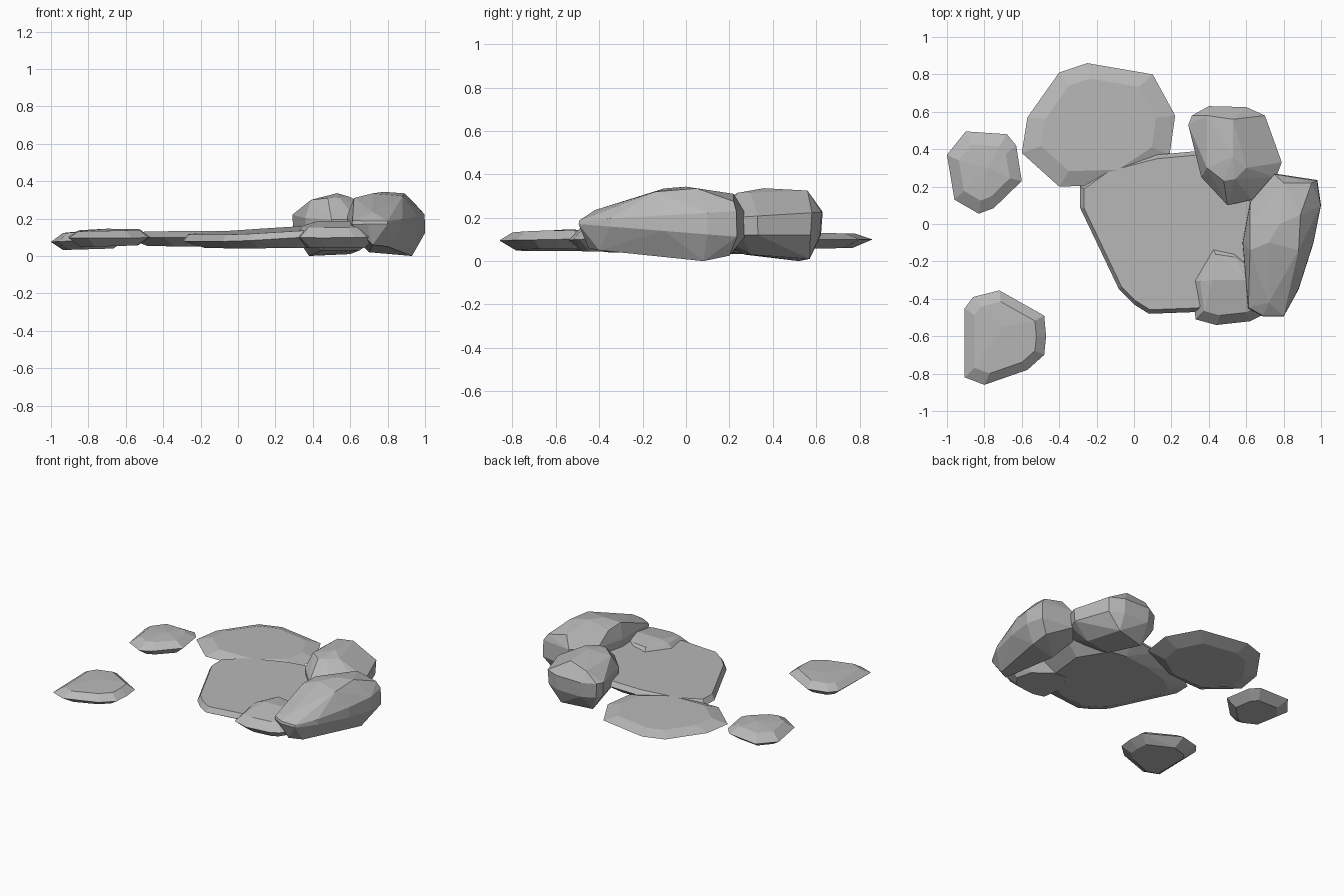
import bpy, bmesh

# Dark grey stone
stone = bpy.data.materials.new("stone_grey")
stone.diffuse_color = (.48, .48, .48, 1)


def rock(name, outline, levels, extra=()):
    """Faceted stone: hull of an outline repeated at several levels.
    level = (z, scale, slope_x, slope_y); extra = free crown / base corners."""
    cx = (min(p[0] for p in outline) + max(p[0] for p in outline)) / 2
    cy = (min(p[1] for p in outline) + max(p[1] for p in outline)) / 2
    bm = bmesh.new()
    for z, s, tx, ty in levels:
        for x, y in outline:
            dx, dy = (x - cx) * s, (y - cy) * s
            bm.verts.new((cx + dx, cy + dy, max(0, z + tx * dx + ty * dy)))
    for p in extra:
        bm.verts.new(p)
    hull = bmesh.ops.convex_hull(bm, input=bm.verts[:])
    junk = {v for v in hull["geom_interior"] + hull["geom_unused"]
            if isinstance(v, bmesh.types.BMVert)}
    bmesh.ops.delete(bm, geom=list(junk), context='VERTS')
    bmesh.ops.dissolve_limit(bm, angle_limit=0.06, verts=bm.verts[:], edges=bm.edges[:])
    bmesh.ops.recalc_face_normals(bm, faces=bm.faces[:])
    me = bpy.data.meshes.new(name)
    bm.to_mesh(me)
    bm.free()
    me.materials.append(stone)
    ob = bpy.data.objects.new(name, me)
    bpy.context.collection.objects.link(ob)
    return ob


# Two loose flat stones on the left
rock("back_left_stone",
     [(-1, .37), (-.9, .495), (-.68, .48), (-.63, .42), (-.6, .23),
      (-.75, .085), (-.83, .055), (-.96, .13)],
     [(.085, 1, .05, 0), (.126, .68, .02, 0), (.036, .68, .03, 0)],
     [(-.78, .3, .138)])
rock("front_left_stone",
     [(-.905, -.45), (-.86, -.39), (-.72, -.355), (-.48, -.49), (-.47, -.6),
      (-.48, -.7), (-.57, -.78), (-.8, -.86), (-.905, -.82)],
     [(.1, 1, 0, .02), (.138, .76, .02, .02), (.052, .7, .03, 0)],
     [(-.7, -.55, .146)])

# Wide flat slabs
rock("back_slab",
     [(-.6, .38), (-.57, .57), (-.4, .81), (-.25, .86), (.1, .8),
      (.22, .58), (.19, .37), (-.05, .21), (-.4, .2)],
     [(.1, 1, 0, 0), (.13, .75, 0, -.01), (.056, .72, 0, .02)],
     [(-.2, .5, .136)])
rock("main_slab",
     [(-.29, .2), (-.29, .09), (-.08, -.35), (0, -.43), (.08, -.48), (.35, -.47),
      (.62, -.3), (.66, .1), (.5, .36), (.34, .39), (.12, .37), (-.15, .3)],
     [(.103, 1, .06, .03), (.138, .95, .06, .03), (.045, .76, .01, .01)])

# Small stone tucked in at the front
rock("front_small_stone",
     [(.41, -.11), (.54, -.13), (.7, -.25), (.74, -.4), (.68, -.49),
      (.62, -.52), (.44, -.54), (.33, -.51), (.3, -.3)],
     [(.11, 1, 0, .06), (.162, .76, 0, .06), (.045, .72, 0, 0)],
     [(.42, -.3, .185), (.6, -.3, .188)])

# Two tall boulders on the right
rock("right_boulder",
     [(.75, .27), (.98, .235), (1, .1), (.96, -.1), (.88, -.35), (.8, -.495),
      (.69, -.495), (.61, -.45), (.58, -.1), (.62, .12)],
     [(.14, 1, 0, -.08), (.21, .99, 0, .06)],
     [(.62, 0, .305), (.72, -.1, .335), (.78, 0, .343), (.89, .05, .335),
      (.8, .22, .31), (.95, .22, .275), (.62, -.14, .31), (.88, -.14, .32),
      (.72, -.42, .235),
      (.93, .08, 0), (.92, .2, .025), (.72, -.45, .06), (.7, 0, .02), (.8, -.4, .05)])
rock("back_right_boulder",
     [(.29, .53), (.31, .58), (.4, .63), (.6, .625), (.7, .58), (.79, .33),
      (.76, .25), (.63, .13), (.5, .1), (.36, .25)],
     [(.12, .97, 0, 0), (.21, 1, 0, .06)],
     [(.39, .58, .295), (.39, .3, .3), (.48, .23, .31), (.53, .36, .336),
      (.53, .56, .325), (.6, .3, .315), (.54, .24, .315),
      (.38, .52, 0), (.6, .57, .01), (.45, .27, .03), (.65, .3, .03)])
